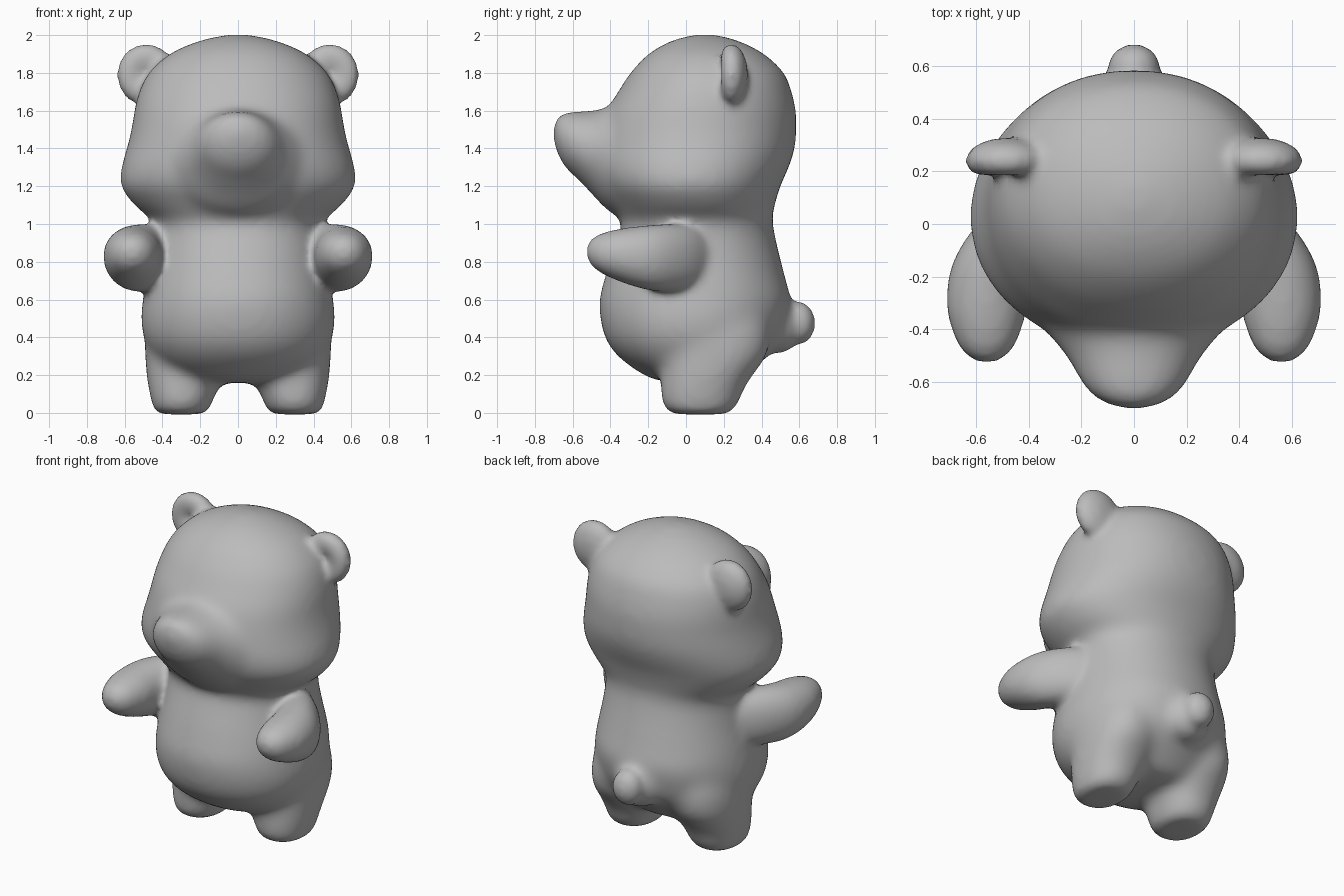
import bpy, bmesh, math
from mathutils import Vector

if "Cube" in bpy.data.objects:
    bpy.data.objects.remove(bpy.data.objects["Cube"])

grey = bpy.data.materials.new("plain grey")
grey.diffuse_color = (0.5, 0.5, 0.5, 1)
grey.use_nodes = True
grey.node_tree.nodes["Principled BSDF"].inputs["Base Color"].default_value = grey.diffuse_color


def finish(name, bm):
    bmesh.ops.recalc_face_normals(bm, faces=bm.faces)
    mesh = bpy.data.meshes.new(name)
    bm.to_mesh(mesh)
    bm.free()
    mesh.materials.append(grey)
    obj = bpy.data.objects.new(name, mesh)
    bpy.context.collection.objects.link(obj)
    return obj


def refine(rings, steps=3):
    """Catmull-Rom interpolation between the given rings."""
    out = []
    for i in range(len(rings) - 1):
        p = [rings[max(0, min(len(rings) - 1, i + k))] for k in (-1, 0, 1, 2)]
        for s in range(steps):
            t = s / steps
            out.append([0.5 * (2 * b + (c - a) * t + (2 * a - 5 * b + 4 * c - d) * t * t
                               + (3 * b - a - 3 * c + d) * t ** 3)
                        for a, b, c, d in zip(*p)])
    return out + [list(rings[-1])]


def loft(name, rings, axis, power=2.0, sides=40):
    """Rings are (position on axis, centre u, centre v, radius u, radius v)."""
    bm = bmesh.new()
    loops = []
    for pos, cu, cv, ru, rv in refine(rings):
        loop = []
        for k in range(sides):
            a = 2 * math.pi * k / sides
            c, s = math.cos(a), math.sin(a)
            u = cu + ru * math.copysign(abs(c) ** (2 / power), c)
            v = cv + rv * math.copysign(abs(s) ** (2 / power), s)
            loop.append(bm.verts.new((u, v, pos) if axis == "z" else (u, pos, v)))
        loops.append(loop)
    for lo, hi in zip(loops, loops[1:]):
        for k in range(sides):
            j = (k + 1) % sides
            bm.faces.new((lo[k], lo[j], hi[j], hi[k]))
    bm.faces.new(loops[0])
    bm.faces.new(loops[-1])
    return finish(name, bm)


def ball(name, centre, radii, dent=0.0):
    """Ellipsoid; dent hollows its front side."""
    bm = bmesh.new()
    bmesh.ops.create_uvsphere(bm, u_segments=40, v_segments=24, radius=1)
    for v in bm.verts:
        if v.co.y < 0:
            v.co.y += dent * math.exp(-(v.co.x ** 2 + v.co.z ** 2) / 0.25)
        v.co = Vector(c + r * p for c, r, p in zip(centre, radii, v.co))
    return finish(name, bm)


def fuse(name, parts, rounds):
    """Merge overlapping parts into one skin and soften the seams."""
    bpy.ops.object.select_all(action="DESELECT")
    for p in parts:
        p.select_set(True)
    bpy.context.view_layer.objects.active = parts[0]
    bpy.ops.object.join()
    obj = bpy.context.object
    obj.name = name
    remesh = obj.modifiers.new("skin", "REMESH")
    remesh.mode = "VOXEL"
    remesh.voxel_size = 0.02
    remesh.use_smooth_shade = True
    soften = obj.modifiers.new("soften", "SMOOTH")
    soften.factor = 0.5
    soften.iterations = rounds
    for m in ("skin", "soften"):
        bpy.ops.object.modifier_apply(modifier=m)
    return obj


# Torso and head: z, half width, front y, back y
profile = [
    (0.16, .12, -.05, .20), (0.18, .28, -.18, .30), (0.25, .40, -.30, .38),
    (0.32, .46, -.38, .45), (0.40, .50, -.43, .51), (0.50, .515, -.455, .54),
    (0.60, .505, -.46, .555), (0.70, .49, -.435, .53), (0.80, .47, -.405, .505),
    (0.90, .455, -.37, .48), (1.00, .45, -.34, .46), (1.05, .49, -.365, .46),
    (1.10, .55, -.39, .47), (1.20, .622, -.45, .50), (1.30, .618, -.48, .545),
    (1.40, .59, -.475, .577), (1.50, .565, -.455, .585), (1.60, .55, -.42, .583),
    (1.70, .525, -.36, .56), (1.80, .475, -.295, .52), (1.90, .365, -.20, .415),
    (1.965, .22, -.09, .29), (1.995, .10, .01, .19), (2.005, .03, .07, .13)]
core = [loft("torso_and_head",
             [(z, 0, (f + b) / 2, w, (b - f) / 2) for z, w, f, b in profile], "z", 2.1)]

# Muzzle flowing into the cheeks
core.append(loft("muzzle", [
    (-.703, 0, 1.48, .04, .035), (-.685, 0, 1.475, .11, .095), (-.64, 0, 1.445, .175, .147),
    (-.58, 0, 1.42, .215, .178), (-.50, 0, 1.38, .26, .22), (-.40, 0, 1.335, .34, .275),
    (-.25, 0, 1.30, .43, .29), (-.10, 0, 1.30, .40, .27)], "y"))
core.append(ball("tail_root", (0, .50, .46), (.15, .11, .15)))

# Legs widening into the hips
for side, s in (("left", 1), ("right", -1)):
    core.append(loft(side + "_leg", [
        (-.008, s * .30, .075, .12, .15), (.015, s * .30, .072, .15, .18),
        (.06, s * .297, .077, .162, .207), (.12, s * .29, .085, .183, .22),
        (.20, s * .285, .11, .20, .245), (.30, s * .285, .14, .207, .285),
        (.42, s * .275, .12, .218, .325), (.55, s * .25, .09, .22, .33),
        (.70, s * .22, .06, .20, .28)], "z", 2.2))
body = fuse("bear_core", core, 22)

# Tail
limbs = [body, ball("tail", (0, .595, .475), (.10, .09, .115))]
for side, s in (("left", 1), ("right", -1)):
    # Arms reaching forward, sinking into the shoulders
    limbs.append(loft(side + "_arm", [
        (-.525, s * .56, .855, .03, .03), (-.50, s * .56, .85, .075, .07),
        (-.45, s * .56, .845, .113, .105), (-.35, s * .56, .835, .147, .14),
        (-.25, s * .555, .825, .156, .163), (-.15, s * .53, .82, .16, .178),
        (-.05, s * .475, .82, .16, .18), (.05, s * .40, .82, .15, .17),
        (.15, s * .30, .82, .12, .14)], "y", 2.1))
    # Ears hollowed at the front
    limbs.append(ball(side + "_ear", (s * .485, .24, 1.79), (.157, .088, .165), .65))
fuse("bear", limbs, 9)
